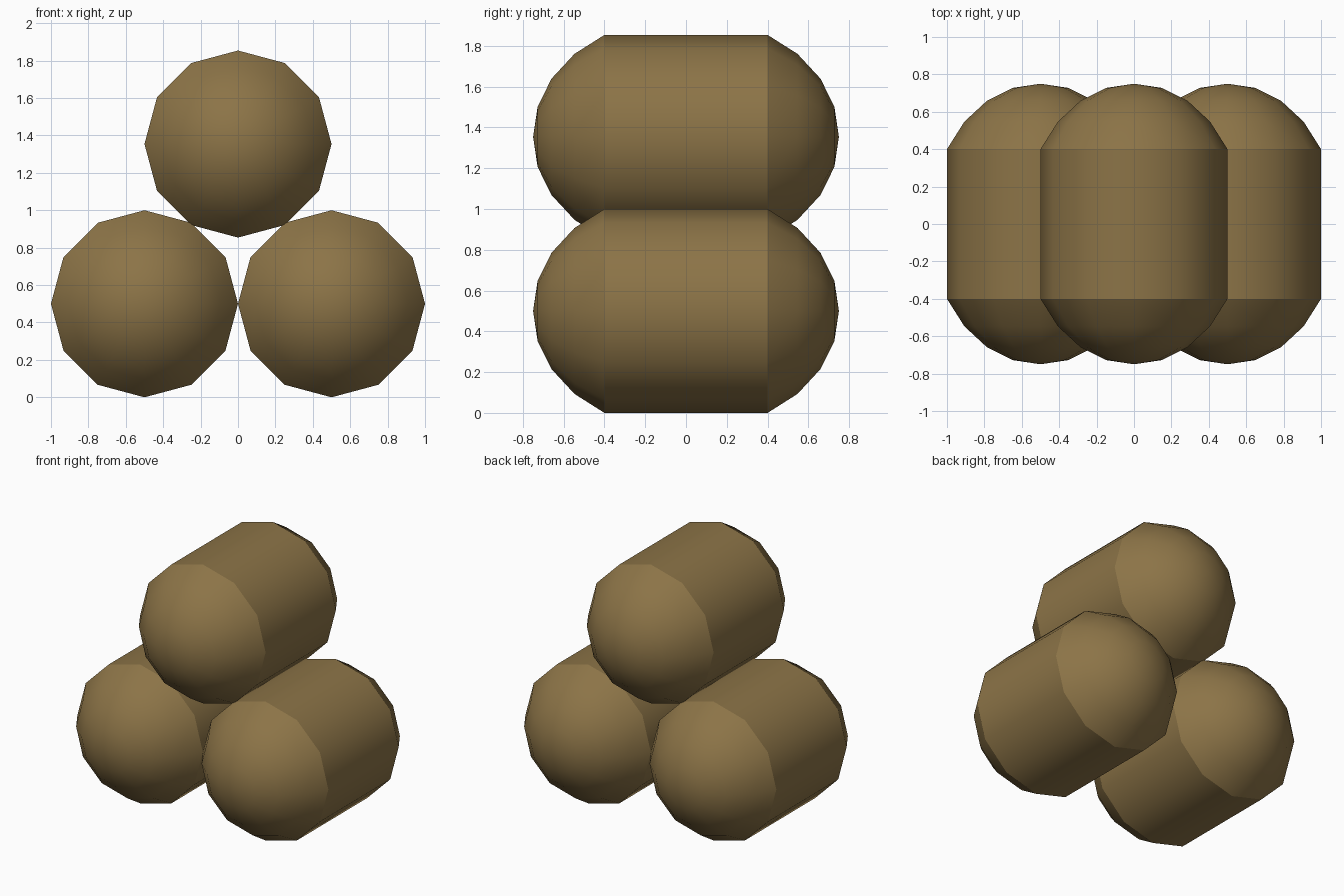
import bpy, bmesh, math

if "Cube" in bpy.data.objects:
    bpy.data.objects.remove(bpy.data.objects["Cube"])

SIDES = 12
# half profile of a roll: (radius, y) from the rim to the last ring, then the tip
RINGS = [(0.50, 0.40), (0.407, 0.547), (0.285, 0.66), (0.147, 0.728)]
TIP = 0.75

brown = bpy.data.materials.new("brown")
brown.diffuse_color = (0.262, 0.174, 0.063, 1)
brown.use_nodes = True
brown.node_tree.nodes["Principled BSDF"].inputs["Base Color"].default_value = brown.diffuse_color


def domed_roll(name, x, z):
    """Twelve-sided cylinder along y with a rounded dome on both ends."""
    bm = bmesh.new()
    profile = [(r, -y) for r, y in reversed(RINGS)] + RINGS
    rings = []
    for r, y in profile:
        rings.append([bm.verts.new((r * math.cos(2 * math.pi * i / SIDES), y,
                                    r * math.sin(2 * math.pi * i / SIDES)))
                      for i in range(SIDES)])
    # walls between neighbouring rings
    for a, b in zip(rings, rings[1:]):
        for i in range(SIDES):
            j = (i + 1) % SIDES
            bm.faces.new((a[i], a[j], b[j], b[i]))
    # dome tips
    for ring, y in ((rings[0], -TIP), (rings[-1], TIP)):
        tip = bm.verts.new((0, y, 0))
        for i in range(SIDES):
            bm.faces.new((ring[i], ring[(i + 1) % SIDES], tip))
    bmesh.ops.recalc_face_normals(bm, faces=bm.faces)
    for f in bm.faces:
        f.smooth = True
    # crisp rim where the dome meets the straight body
    rim = RINGS[0][1]
    for e in bm.edges:
        y0, y1 = (v.co.y for v in e.verts)
        if abs(y0 - y1) < 1e-5 and abs(abs(y0) - rim) < 1e-5:
            e.smooth = False
    mesh = bpy.data.meshes.new(name)
    bm.to_mesh(mesh)
    bm.free()
    mesh.materials.append(brown)
    obj = bpy.data.objects.new(name, mesh)
    obj.location = (x, 0, z)
    bpy.context.collection.objects.link(obj)


# stack: two below, one on top
domed_roll("left_roll", -0.5, 0.5)
domed_roll("right_roll", 0.5, 0.5)
domed_roll("top_roll", 0, 1.354)
